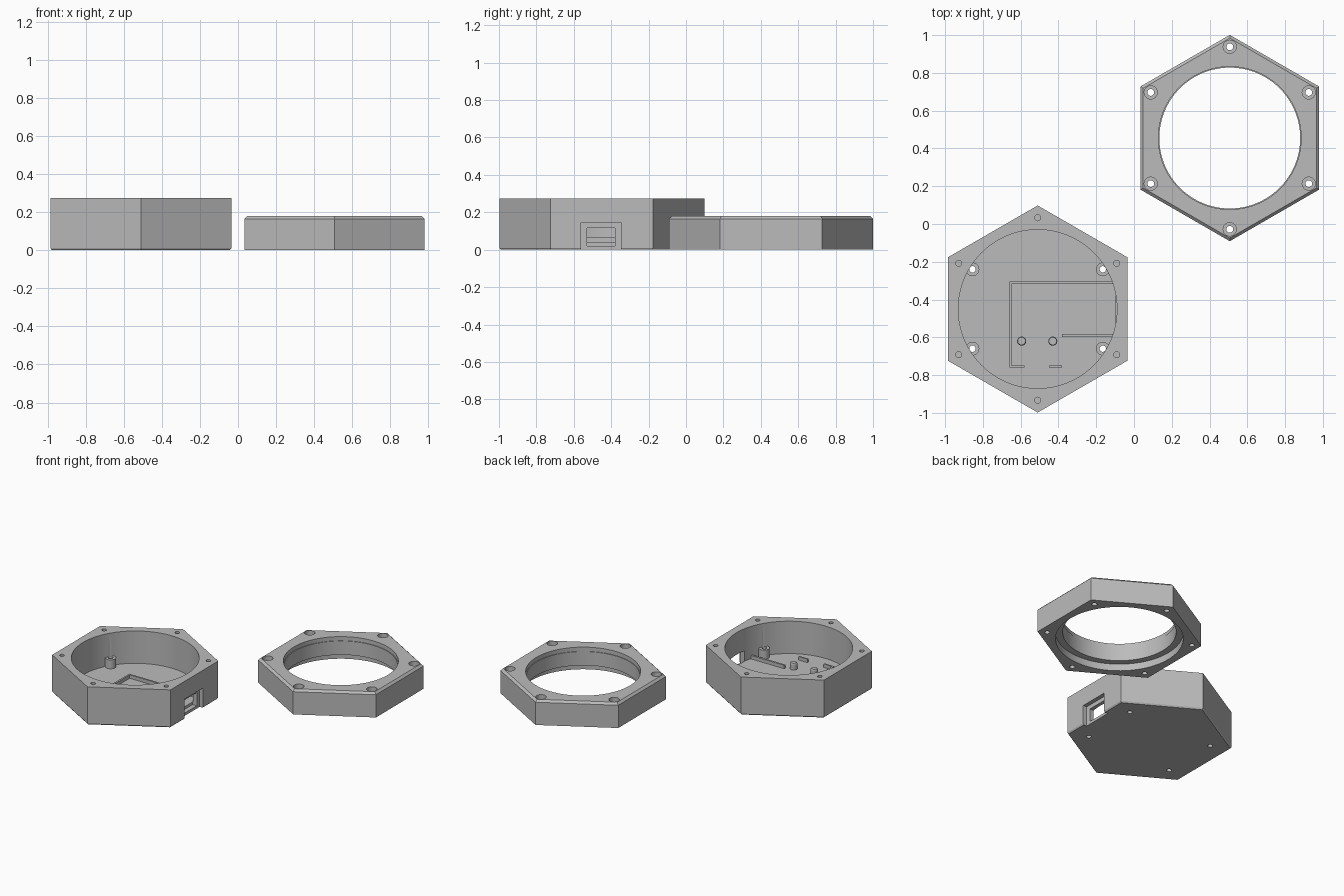
import bpy, bmesh, math

if "Cube" in bpy.data.objects:
    bpy.data.objects.remove(bpy.data.objects["Cube"])

mat = bpy.data.materials.new("light_grey")
mat.diffuse_color = (0.5, 0.5, 0.5, 1)
mat.use_nodes = True
mat.node_tree.nodes["Principled BSDF"].inputs["Base Color"].default_value = mat.diffuse_color


def finish(name, bm):
    bmesh.ops.recalc_face_normals(bm, faces=bm.faces)
    me = bpy.data.meshes.new(name)
    bm.to_mesh(me)
    bm.free()
    me.materials.append(mat)
    ob = bpy.data.objects.new(name, me)
    bpy.context.collection.objects.link(ob)
    return ob


def stack(name, x, y, rings, n=32):
    """Closed solid of stacked n-sided rings given as (radius, z)."""
    bm = bmesh.new()
    loops = []
    for r, z in rings:
        angles = [math.pi / 2 + 2 * math.pi * i / n for i in range(n)]
        loops.append([bm.verts.new((x + r * math.cos(a), y + r * math.sin(a), z)) for a in angles])
    for a, b in zip(loops, loops[1:]):
        for i in range(n):
            bm.faces.new((a[i], a[(i + 1) % n], b[(i + 1) % n], b[i]))
    bm.faces.new(loops[0])
    bm.faces.new(loops[-1])
    return finish(name, bm)


def box(name, x0, x1, y0, y1, z0, z1):
    bm = bmesh.new()
    bmesh.ops.create_cube(bm, size=1)
    for v in bm.verts:
        v.co = ((x0 + x1) / 2 + v.co.x * (x1 - x0),
                (y0 + y1) / 2 + v.co.y * (y1 - y0),
                (z0 + z1) / 2 + v.co.z * (z1 - z0))
    return finish(name, bm)


def combine(target, tool, operation):
    """Apply a boolean and remove the tool."""
    mod = target.modifiers.new("bool", 'BOOLEAN')
    mod.operation, mod.object, mod.solver = operation, tool, 'EXACT'
    bpy.context.view_layer.objects.active = target
    bpy.ops.object.modifier_apply(modifier=mod.name)
    bpy.data.objects.remove(tool)


def smooth(ob):
    bpy.ops.object.select_all(action='DESELECT')
    ob.select_set(True)
    bpy.context.view_layer.objects.active = ob
    bpy.ops.object.shade_smooth_by_angle(angle=math.radians(25))


def corners(cx, cy, r):
    return [(cx + r * math.cos(a), cy + r * math.sin(a))
            for a in (math.pi / 2 + math.pi / 3 * i for i in range(6))]


# Hexagonal base with a round cavity
BX, BY, FLOOR = -0.51, -0.45, 0.04
base = stack("base_case", BX, BY, [(0.54, 0), (0.548, 0.01), (0.548, 0.275)], 6)
combine(base, stack("cavity", BX, BY, [(0.42, FLOOR), (0.42, 0.4)], 96), 'DIFFERENCE')

# Mounting posts with holes through the floor
posts = [(BX + sx * 0.345, BY + sy * 0.21) for sx in (-1, 1) for sy in (-1, 1)]
for x, y in posts:
    combine(base, stack("post", x, y, [(0.036, 0.02), (0.036, 0.105)]), 'UNION')
for x, y in posts:
    combine(base, stack("hole", x, y, [(0.017, -0.1), (0.017, 0.2)], 24), 'DIFFERENCE')

# Blind screw holes in the rim
for x, y in corners(BX, BY, 0.483):
    combine(base, stack("hole", x, y, [(0.016, 0.1), (0.016, 0.4)], 24), 'DIFFERENCE')

# Connector recess and window in the right wall
combine(base, box("recess", -0.065, 0.1, -0.562, -0.348, -0.1, 0.145), 'DIFFERENCE')
combine(base, box("window", -0.098, 0.1, -0.53, -0.38, 0.02, 0.115), 'DIFFERENCE')
smooth(base)

# Low ridges that locate the circuit board
for i, (x0, x1, y0, y1) in enumerate([
        (-0.66, -0.105, -0.317, -0.305), (-0.66, -0.648, -0.76, -0.317),
        (-0.648, -0.58, -0.76, -0.749), (-0.45, -0.38, -0.76, -0.749),
        (-0.38, -0.105, -0.597, -0.583)]):
    box(f"board_ridge_{i + 1}", x0, x1, y0, y1, FLOOR - 0.01, FLOOR + 0.025)

# Locating pins
for i, x in enumerate((-0.595, -0.43)):
    smooth(stack(f"locating_pin_{i + 1}", x, -0.62,
                 [(0.024, FLOOR - 0.01), (0.024, 0.08), (0.02, 0.088)], 24))

# Hexagonal lid with chamfered top and stepped bore
LX, LY = 0.507, 0.455
lid = stack("lid_ring", LX, LY, [(0.546, 0), (0.546, 0.165), (0.529, 0.18)], 6)
combine(lid, stack("bore", LX, LY, [(0.42, -0.1), (0.42, 0.05), (0.373, 0.05), (0.373, 0.15),
                                    (0.378, 0.15), (0.378, 0.3)], 96), 'DIFFERENCE')

# Counterbored screw holes in the lid
for x, y in corners(LX, LY, 0.483):
    combine(lid, stack("screw", x, y, [(0.018, -0.1), (0.018, 0.12), (0.035, 0.12),
                                       (0.035, 0.3)], 24), 'DIFFERENCE')
smooth(lid)
